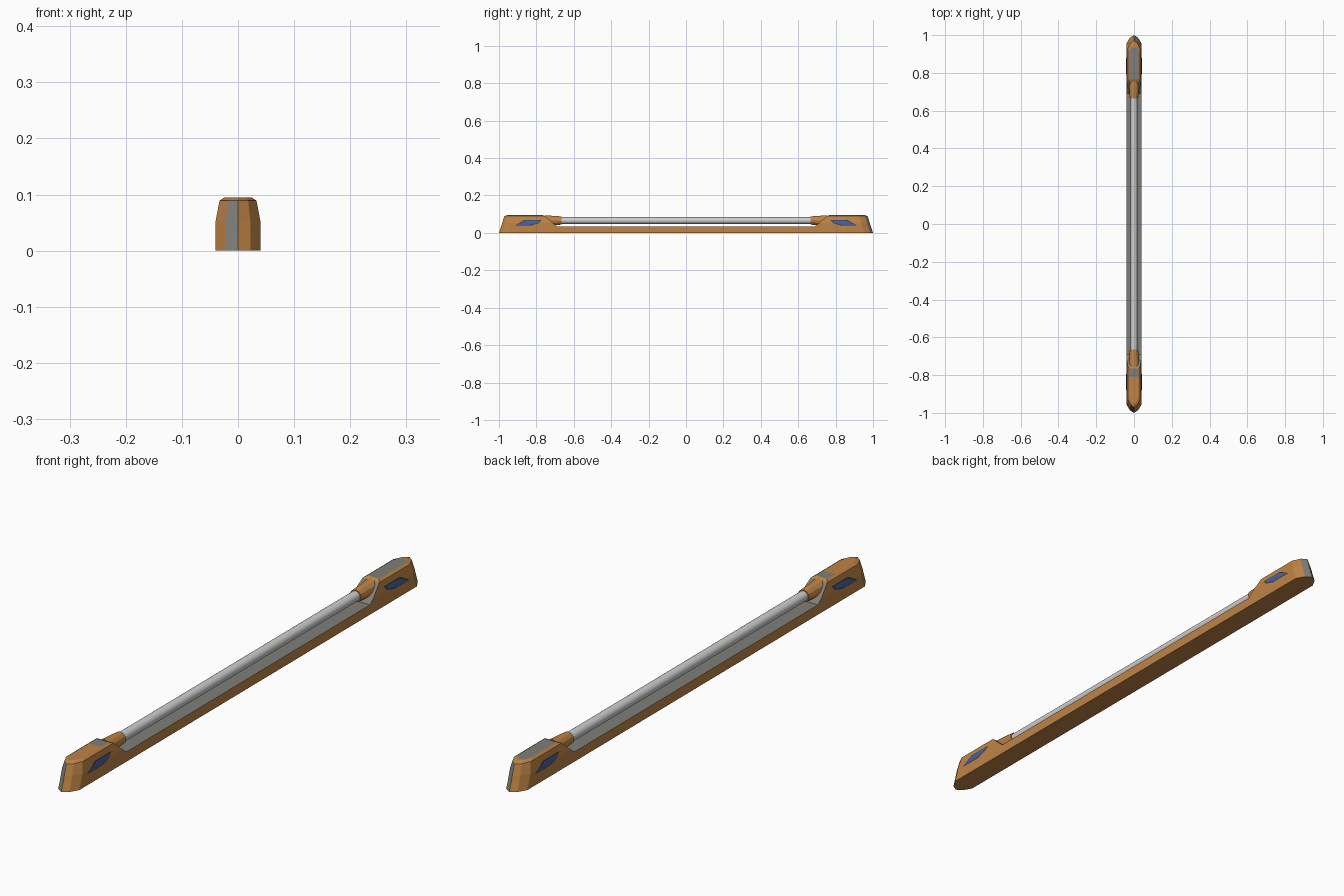
import bpy, bmesh, math
from mathutils import Vector, Matrix

if "Cube" in bpy.data.objects:
    bpy.data.objects.remove(bpy.data.objects["Cube"])


def material(name, rgb):
    m = bpy.data.materials.new(name)
    m.diffuse_color = (*rgb, 1)
    m.use_nodes = True
    m.node_tree.nodes["Principled BSDF"].inputs["Base Color"].default_value = m.diffuse_color
    return m


ORANGE = material("orange_paint", (0.52, 0.23, 0.06))
GREY = material("worn_grey", (0.21, 0.21, 0.195))
WHITE = material("tube_white", (0.62, 0.62, 0.62))
BLUE = material("blue_vent", (0.06, 0.12, 0.36))
DARK = material("dark_trim", (0.035, 0.04, 0.055))


def finish(name, bm, mats):
    me = bpy.data.meshes.new(name)
    bm.to_mesh(me)
    bm.free()
    for m in mats:
        me.materials.append(m)
    ob = bpy.data.objects.new(name, me)
    bpy.context.collection.objects.link(ob)
    return ob


# Base bar: orange sides, grey top
bm = bmesh.new()
bmesh.ops.create_cube(bm, size=1, matrix=Matrix.Translation((0, 0, 0.0175))
                      @ Matrix.Diagonal((0.08, 1.39, 0.035, 1)))
for f in bm.faces:
    f.material_index = 1 if f.normal.z > 0.5 else 0
finish("base_bar", bm, [ORANGE, GREY])


# Light tube and tapered sockets, all lying along y
def rod(name, y, length, r1, r2, sides, mats, z=0.066):
    bm = bmesh.new()
    rot = Matrix.Rotation(-math.pi / 2, 4, 'X')
    bmesh.ops.create_cone(bm, cap_ends=True, segments=sides, radius1=r1, radius2=r2,
                          depth=length, matrix=Matrix.Translation((0, y, z)) @ rot)
    return bm


bm = rod("tube", 0, 1.36, 0.018, 0.018, 24, [WHITE])
for f in bm.faces:
    f.smooth = len(f.verts) == 4
finish("light_tube", bm, [WHITE])

# End block levels: z, half width, tip y, inner y
LEVELS = [(0, .04, 1.0, .69), (.035, .04, .988, .69), (.052, .04, .983, .71),
          (.089, .033, .971, .752), (.095, .024, .955, .765)]


def end_block(s, label, grey_limit):
    bm = bmesh.new()
    rings = []
    for z, w, tip, inner in LEVELS:
        half = [(w, inner), (w, tip - .045), (w * .55, tip - .014)]
        plan = half + [(0, tip)] + [(-x, y) for x, y in reversed(half)]
        rings.append([bm.verts.new((x, s * y, z)) for x, y in plan])
    n = len(rings[0])
    for a, b in zip(rings, rings[1:]):
        for i in range(n):
            j = (i + 1) % n
            bm.faces.new((a[i], a[j], b[j], b[i]))
    bm.faces.new(rings[0])
    bm.faces.new(rings[-1])
    # split the top where its colour changes
    top = [f for f in bm.faces if f.calc_center_median().z > .094]
    geom = top + list({e for f in top for e in f.edges}) + list({v for f in top for v in f.verts})
    bmesh.ops.bisect_plane(bm, geom=geom, plane_co=(0, s * grey_limit, 0), plane_no=(0, 1, 0))
    bmesh.ops.recalc_face_normals(bm, faces=bm.faces)
    for f in bm.faces:
        c = f.calc_center_median()
        nrm = f.normal
        grey_top = c.z > .0945 and abs(c.y) < grey_limit
        grey_slope = s * nrm.y < -.4 and c.z < .089
        grey_tip = s * nrm.y > .7 and c.x * s > 0 and c.x * s < .018 and c.z < .089
        f.material_index = 1 if grey_top or grey_slope or grey_tip else 0
    finish(label + "_end_block", bm, [ORANGE, GREY])

    # Socket with a few grey facets
    r_in, r_out = .022, .028
    r1, r2 = (r_in, r_out) if s > 0 else (r_out, r_in)
    bm = rod("socket", s * .71, .09, r1, r2, 12, [ORANGE])
    bm.normal_update()
    for f in bm.faces:
        side = len(f.verts) == 4
        f.material_index = 1 if side and .3 < abs(f.normal.x) < .7 else 0
    finish(label + "_socket", bm, [ORANGE, GREY])


def wall_x(z):
    return .04 if z <= .052 else .04 - (z - .052) * .007 / .037


# Slanted side vents: thin plates that follow the wall
def vent(s, side, name, grow, lift, mat):
    bm = bmesh.new()
    shape = [[(.905, .043), (.835, .043)], [(.885, .052), (.795, .052)],
             [(.855, .066), (.78, .066)]]
    rows = []
    for k, row in enumerate(shape):
        pts = []
        for (y, z), d in zip(row, (1, -1)):
            zz = z + (k - 1) * grow * .4
            pts.append(bm.verts.new((side * (wall_x(zz) + lift), s * (y + d * grow), zz)))
        rows.append(pts)
    for a, b in zip(rows, rows[1:]):
        bm.faces.new((a[0], a[1], b[1], b[0]))
    bmesh.ops.recalc_face_normals(bm, faces=bm.faces)
    if sum(f.normal.x for f in bm.faces) * side < 0:
        bmesh.ops.reverse_faces(bm, faces=bm.faces)
    finish(name, bm, [mat])


for s, label, limit in ((-1, "front", .81), (1, "back", .935)):
    end_block(s, label, limit)
    for side, hand in ((-1, "left"), (1, "right")):
        vent(s, side, f"{label}_{hand}_vent_trim", .008, .0006, DARK)
        vent(s, side, f"{label}_{hand}_vent", 0, .0014, BLUE)
